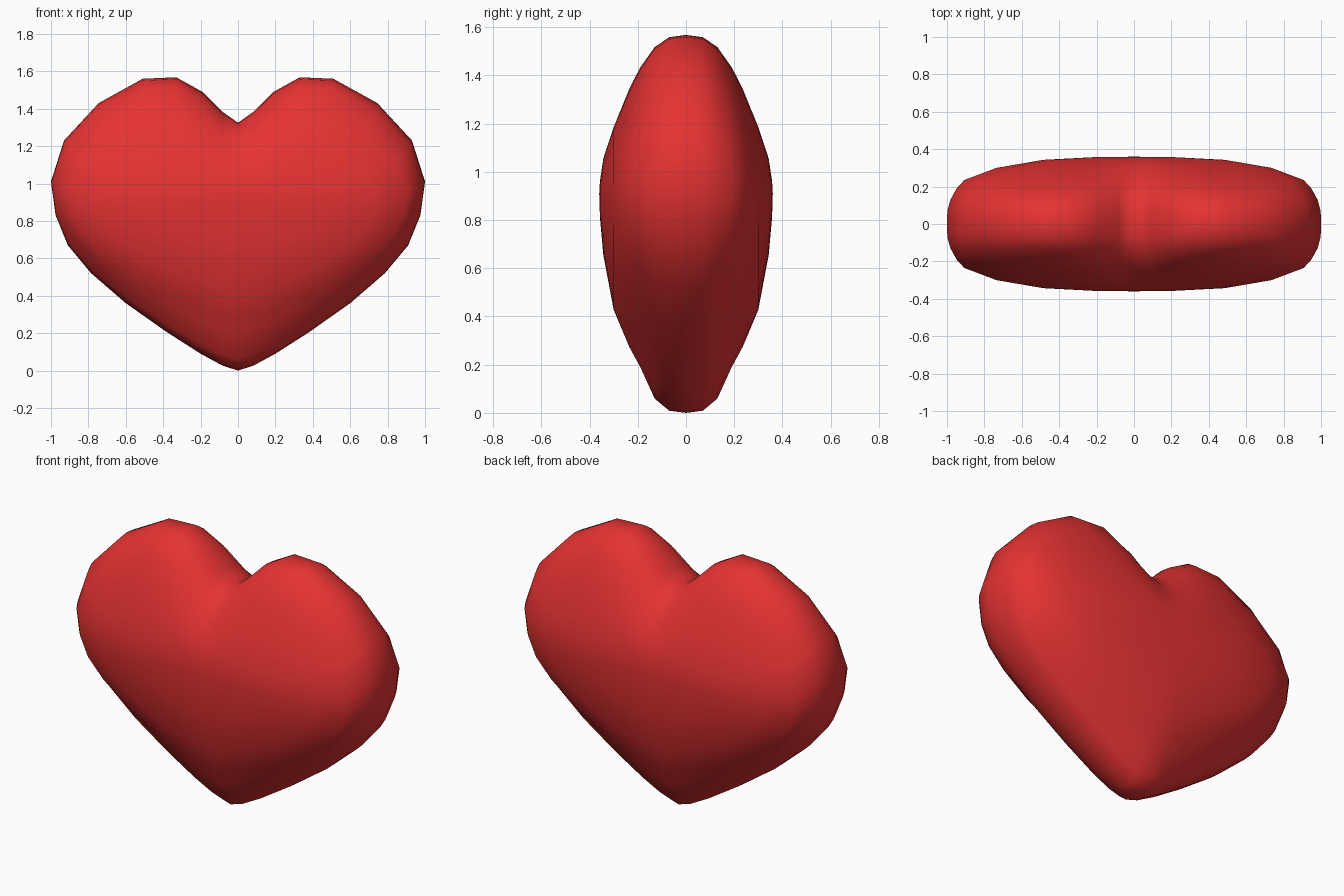
import bpy, bmesh, math

cube = bpy.data.objects.get("Cube")
if cube:
    bpy.data.objects.remove(cube, do_unlink=True)

# Colour
red = bpy.data.materials.new("heart red")
red.use_nodes = True
colour = (0.78, 0.032, 0.032, 1)
red.diffuse_color = colour
bsdf = red.node_tree.nodes["Principled BSDF"]
bsdf.inputs["Base Color"].default_value = colour
bsdf.inputs["Roughness"].default_value = 0.6

# Half outline (x, z), from the top notch round to the bottom tip
HALF = [(0, 1.325), (.085, 1.385), (.19, 1.49), (.33, 1.568), (.51, 1.56),
        (.745, 1.43), (.93, 1.23), (1, 1.01), (.975, .83), (.91, .67),
        (.785, .52), (.60, .36), (.38, .205), (.20, .09), (.08, .025), (0, 0)]
OUTLINE = HALF + [(-x, z) for x, z in reversed(HALF[1:-1])]
CENTRE_Z, UP, DOWN = 0.91, 0.655, 0.91

# Bulge: depth, width scale, upper and lower height scale, rounding
BULGE = [(.07, .998, .985, .99, 0), (.13, .982, .925, .935, .04),
         (.19, .95, .80, .79, .13), (.235, .91, .67, .70, .25),
         (.30, .74, .43, .53, .5), (.343, .49, .23, .28, .8),
         (.357, .22, .08, .11, 1)]
RINGS = [(-d, *r) for d, *r in reversed(BULGE)] + [(0, 1, 1, 1, 0)] + BULGE


def ring(bm, y, sx, s_up, s_down, rounding):
    """Scaled heart outline that turns into an oval as rounding reaches 1."""
    verts = []
    for x, z in OUTLINE:
        h = z - CENTRE_Z
        half, s = (UP, s_up) if h > 0 else (DOWN, s_down)
        grow = 1 + rounding * (1 / math.hypot(x, h / half) - 1)
        verts.append(bm.verts.new((x * grow * sx, y, CENTRE_Z + h * grow * s)))
    return verts


# Heart body: stacked rings closed by a shallow dome on each side
bm = bmesh.new()
rings = [ring(bm, *r) for r in RINGS]
n = len(OUTLINE)
for a, b in zip(rings, rings[1:]):
    for i in range(n):
        j = (i + 1) % n
        bm.faces.new((a[i], a[j], b[j], b[i]))
for end, y in ((rings[0], -.36), (rings[-1], .36)):
    tip = bm.verts.new((0, y, CENTRE_Z))
    for i in range(n):
        bm.faces.new((end[i], end[(i + 1) % n], tip))
bmesh.ops.recalc_face_normals(bm, faces=bm.faces)
for face in bm.faces:
    face.smooth = True

mesh = bpy.data.meshes.new("heart")
bm.to_mesh(mesh)
bm.free()
mesh.materials.append(red)
heart = bpy.data.objects.new("heart", mesh)
bpy.context.collection.objects.link(heart)
